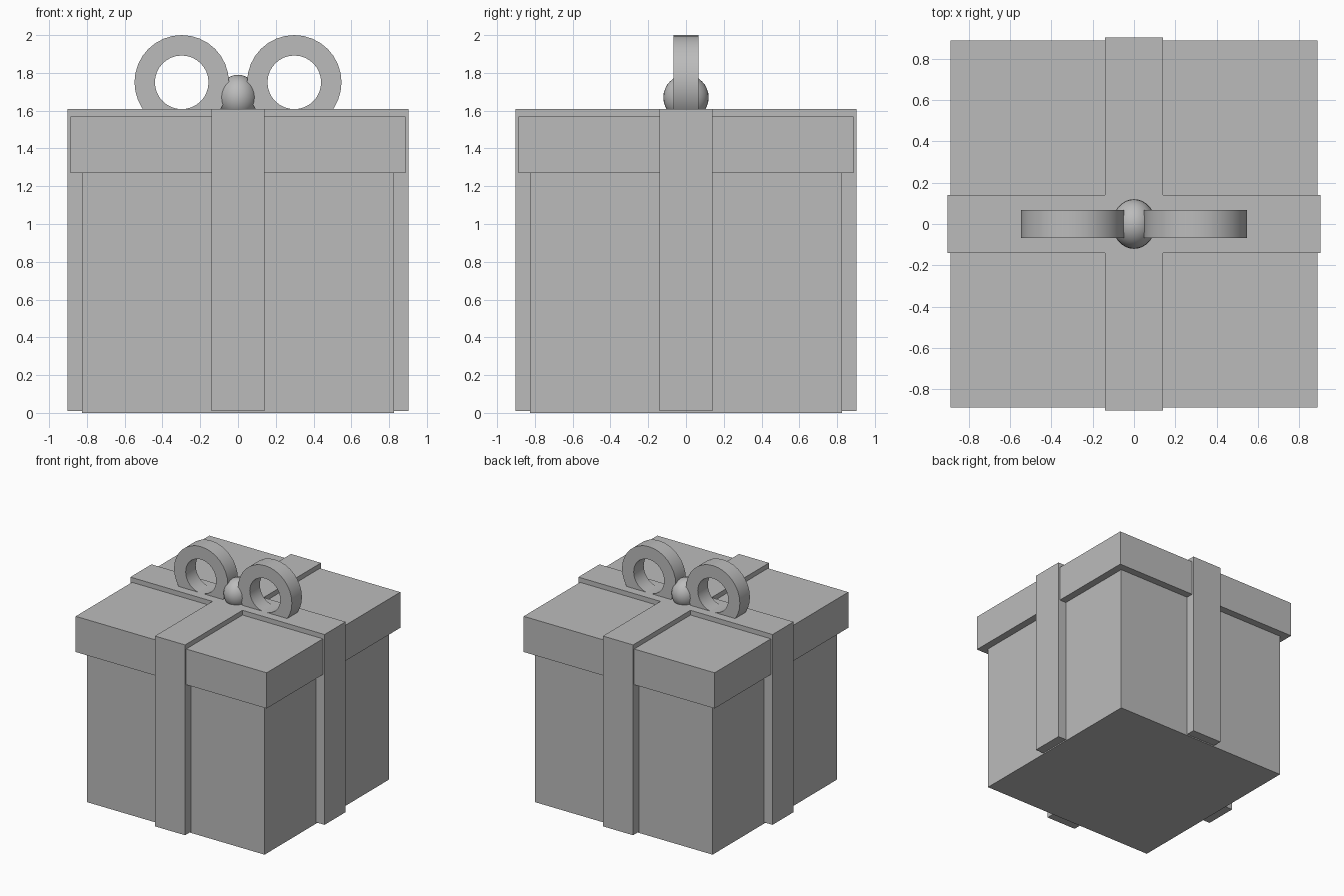
import bpy
import bmesh
import math
from mathutils import Matrix, Vector

cube = bpy.data.objects.get("Cube")
if cube:
    bpy.data.objects.remove(cube, do_unlink=True)

# One plain colour for the whole gift
grey = bpy.data.materials.new("plain grey")
grey.use_nodes = True
grey.diffuse_color = (0.5, 0.5, 0.5, 1)
grey.node_tree.nodes["Principled BSDF"].inputs["Base Color"].default_value = (0.5, 0.5, 0.5, 1)


def finish(name, bm, smooth=False):
    bmesh.ops.recalc_face_normals(bm, faces=bm.faces)
    mesh = bpy.data.meshes.new(name)
    bm.to_mesh(mesh)
    bm.free()
    mesh.materials.append(grey)
    obj = bpy.data.objects.new(name, mesh)
    bpy.context.collection.objects.link(obj)
    if smooth:
        bpy.ops.object.select_all(action="DESELECT")
        obj.select_set(True)
        bpy.context.view_layer.objects.active = obj
        bpy.ops.object.shade_smooth_by_angle(angle=math.radians(35))
    return obj


def prism(name, outline, bottom, top):
    bm = bmesh.new()
    face = bm.faces.new([bm.verts.new((x, y, bottom)) for x, y in outline])
    side = bmesh.ops.extrude_face_region(bm, geom=[face], use_keep_orig=True)
    verts = [g for g in side["geom"] if isinstance(g, bmesh.types.BMVert)]
    bmesh.ops.translate(bm, verts=verts, vec=(0, 0, top - bottom))
    return finish(name, bm)


def square(h):
    return [(-h, -h), (h, -h), (h, h), (-h, h)]


# Box and overhanging lid
prism("box", square(0.825), 0, 1.27)
prism("lid", square(0.888), 1.27, 1.57)

# Crossed ribbon wrapped over the lid and down all four sides
reach, half = 0.903, 0.14
arm = [Vector((reach, -half)), Vector((reach, half)), Vector((half, half))]
cross = []
for quarter in range(4):
    turn = Matrix.Rotation(quarter * math.pi / 2, 2)
    cross += [turn @ p for p in arm]
prism("ribbon", cross, 0.01, 1.61)

# Bow loops, spun from a rectangular section
for name, side in (("left_bow_loop", 1), ("right_bow_loop", -1)):
    bm = bmesh.new()
    centre = Vector((side * 0.298, 0, 1.75))
    section = [(0.142, -0.067), (0.25, -0.067), (0.25, 0.067), (0.142, 0.067)]
    verts = [bm.verts.new(centre + Vector((0, y, r))) for r, y in section]
    edges = [bm.edges.new((verts[i], verts[i - 1])) for i in range(4)]
    bmesh.ops.spin(bm, geom=verts + edges, cent=centre, axis=(0, 1, 0),
                   angle=math.tau, steps=32, use_merge=True)
    bmesh.ops.remove_doubles(bm, verts=bm.verts, dist=0.0005)
    finish(name, bm, smooth=True)

# Bow knot
bm = bmesh.new()
bmesh.ops.create_uvsphere(bm, u_segments=32, v_segments=16, radius=1)
bmesh.ops.scale(bm, verts=bm.verts, vec=(0.105, 0.12, 0.12))
bmesh.ops.translate(bm, verts=bm.verts, vec=(0, 0, 1.67))
finish("bow_knot", bm, smooth=True)
